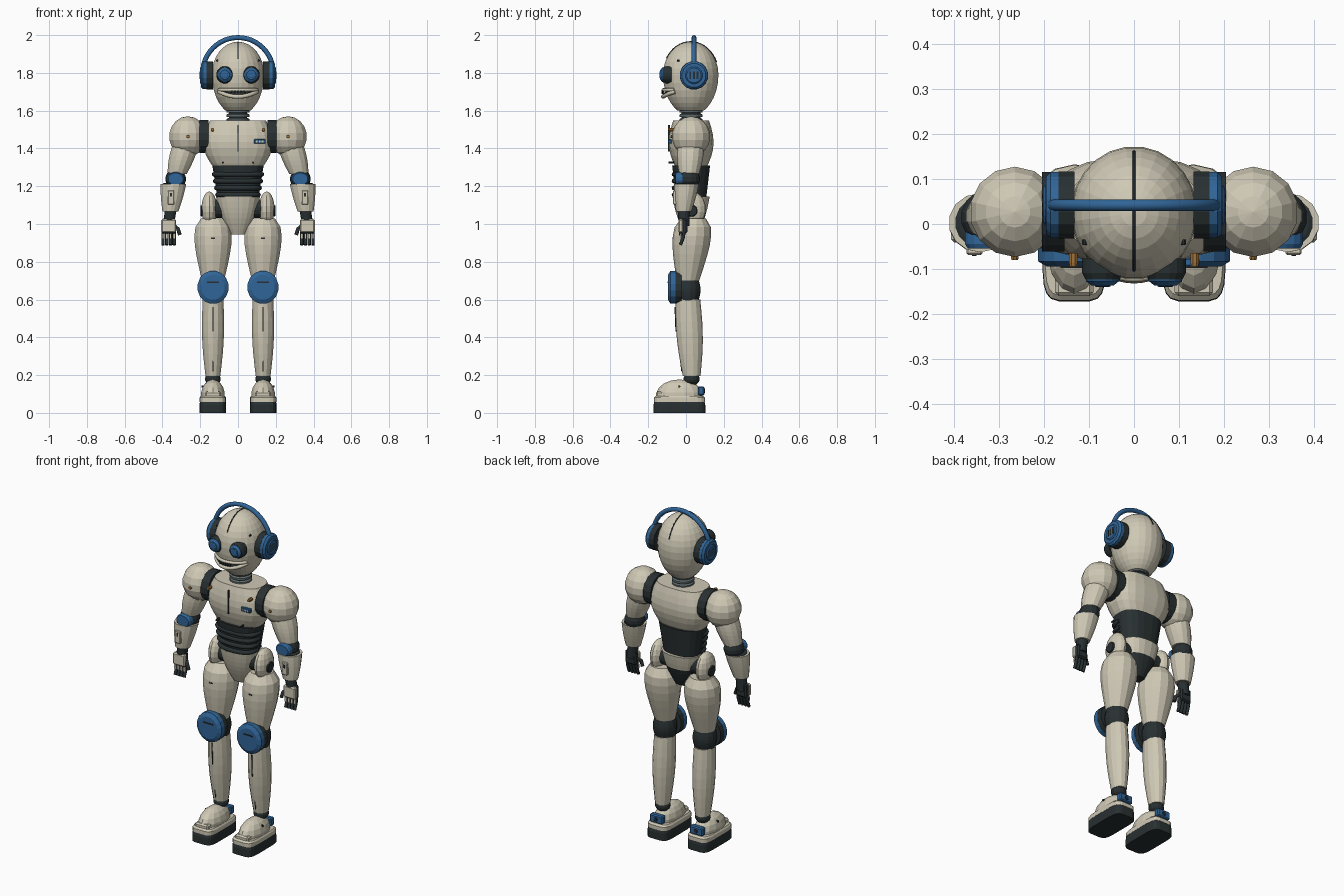
import bpy, bmesh
from math import sin, cos, pi, sqrt, copysign
from mathutils import Vector, Matrix

cube = bpy.data.objects.get("Cube")
if cube:
    bpy.data.objects.remove(cube)


def material(name, red, green, blue):
    mat = bpy.data.materials.new(name)
    mat.use_nodes = True
    mat.diffuse_color = (red, green, blue, 1)
    shader = next(node for node in mat.node_tree.nodes if node.type == 'BSDF_PRINCIPLED')
    shader.inputs["Base Color"].default_value = mat.diffuse_color
    return mat


SHELL = material("warm_ivory", .62, .58, .46)
DARK = material("charcoal", .022, .03, .032)
BLUE = material("steel_blue", .03, .13, .31)
GREY = material("slate_grey", .12, .15, .15)
BRONZE = material("bronze", .36, .17, .04)
X, Y, Z = Matrix.Identity(3)
ARC = [pi * i / 24 for i in range(25)]


def add_object(name, mesh, mat):
    mesh.materials.clear()
    mesh.materials.append(mat)
    obj = bpy.data.objects.new(name, mesh)
    bpy.context.collection.objects.link(obj)
    return obj


def finish(name, bm, mat):
    bmesh.ops.recalc_face_normals(bm, faces=bm.faces)
    mesh = bpy.data.meshes.new(name)
    bm.to_mesh(mesh)
    bm.free()
    return add_object(name, mesh, mat)


def loft(name, mat, rings, sides=14, square=2, at=Vector(), axis=Z):
    """Closed skin over rings (centre, width radius, depth radius)."""
    turn = Matrix.Identity(3) if axis == Z else axis.to_track_quat('Z', 'Y').to_matrix()
    bm = bmesh.new()
    loops = []
    for centre, wide, deep in rings:
        loop = []
        for i in range(sides):
            angle = 2 * pi * (i + .5) / sides
            u, v = (copysign(abs(t) ** (2 / square), t) for t in (cos(angle), sin(angle)))
            loop.append(bm.verts.new(at + turn @ (centre + X * wide * u + Y * deep * v)))
        loops.append(loop)
    for low, high in zip(loops, loops[1:]):
        for i in range(sides):
            j = (i + 1) % sides
            bm.faces.new((low[i], low[j], high[j], high[i]))
    bm.faces.new(loops[0])
    bm.faces.new(loops[-1])
    return finish(name, bm, mat)


def limb(name, mat, start, end, r_start, r_end, bulge=0, depth=1, skew=1, sides=14, square=2):
    """Tapered body between two points, swelling by bulge on the way."""
    rings = []
    for i in range(8):
        t = i / 7
        radius = r_start + (r_end - r_start) * t + bulge * sin(pi * t ** skew)
        rings.append((start.lerp(end, t), radius, radius * depth))
    return loft(name, mat, rings, sides, square)


def disc(name, mat, at, axis, radius, thick, stretch=1, edge=.15, sides=16, square=2):
    """Drum centred on a point, chamfered on its outer end."""
    rings = [(Z * thick * k, radius * shrink, radius * shrink * stretch)
             for k, shrink in ((-.5, 1), (.2, 1), (.5, 1 - edge))]
    return loft(name, mat, rings, sides, square, at, axis)


def ball(name, mat, at, wide, deep, high):
    bm = bmesh.new()
    bmesh.ops.create_uvsphere(bm, u_segments=14, v_segments=9, radius=1,
                              matrix=Matrix.Translation(at) @ Matrix.Diagonal((wide, deep, high, 1)))
    return finish(name, bm, mat)


def box(name, mat, at, wide, deep, high, bevel=0):
    bm = bmesh.new()
    bmesh.ops.create_cube(bm, size=1, matrix=Matrix.Translation(at) @ Matrix.Diagonal((wide, deep, high, 1)))
    if bevel:
        bmesh.ops.bevel(bm, geom=bm.edges[:], offset=bevel, segments=1, affect='EDGES')
    return finish(name, bm, mat)


def tube(name, mat, points, radius):
    """Round rod along a path, stored as a mesh."""
    curve = bpy.data.curves.new(name, 'CURVE')
    curve.dimensions = '3D'
    curve.bevel_depth, curve.bevel_resolution, curve.use_fill_caps = radius, 2, True
    spline = curve.splines.new('POLY')
    spline.points.add(len(points) - 1)
    for point, place in zip(spline.points, points):
        point.co = (*place, 1)
    path = bpy.data.objects.new(name + "_path", curve)
    bpy.context.collection.objects.link(path)
    depsgraph = bpy.context.evaluated_depsgraph_get()
    mesh = bpy.data.meshes.new_from_object(path.evaluated_get(depsgraph))
    bpy.data.objects.remove(path)
    return add_object(name, mesh, mat)


# Head: egg with a flattened chin
HEAD = Vector((0, .025, 1.79))
WIDE, DEEP, CROWN, JAW = .14, .148, .175, .215


def head_scale(z):
    rise = z - HEAD.z
    return sqrt(max(0, 1 - (rise / (CROWN if rise > 0 else JAW)) ** 2))


def on_face(x, z, out=0):
    """Point on the front of the head, pushed forward by out."""
    reach = sqrt(max(0, head_scale(z) ** 2 - (x / WIDE) ** 2))
    return Vector((x, HEAD.y - DEEP * reach - out, z))


rises = [-.19 * cos(pi * i / 14) for i in range(7)] + [CROWN * sin(pi * i / 16.1) for i in range(9)]
loft("head", SHELL, [(HEAD + Z * rise, WIDE * head_scale(HEAD.z + rise), DEEP * head_scale(HEAD.z + rise))
                     for rise in rises], sides=24)
tube("head_seam", DARK, [HEAD + Y * DEEP * cos(a) + Z * CROWN * sin(a) for a in ARC[3:21]], .003)


# Mouth: dark slot above a projecting lower lip, with teeth
def mouth_path(height, curl, out):
    return [on_face(.1 * cos(a), height + curl * cos(a) ** 2, out * sin(a)) for a in ARC]


tube("lower_lip", SHELL, mouth_path(1.674, .026, .022), .011)
tube("mouth_slot", DARK, mouth_path(1.688, .014, .01), .008)
tube("upper_lip", SHELL, mouth_path(1.71, 0, .008), .009)
for i in range(-2, 3):
    box("tooth", DARK, on_face(.015 * i, 1.697, .016), .01, .008, .018)

# Headband and neck
CUP = Vector((.178, .042, 1.787))
tube("headband", BLUE, [Y * CUP.y + X * .187 * cos(a) + Z * (1.8 + .187 * sin(a)) for a in ARC], .013)
MID = Y * .027
limb("neck", DARK, MID + Z * 1.53, MID + Z * 1.62, .05, .05)
for i in range(3):
    disc("neck_ring", GREY, MID + Z * (1.552 + .024 * i), Z, .062, .017)

# Torso
limb("chest", SHELL, MID + Z * 1.285, MID + Z * 1.547, .12, .15, bulge=.052,
     depth=.64, sides=20, square=2.7)
limb("waist", DARK, MID + Z * 1.11, MID + Z * 1.31, .105, .137, depth=.74, sides=20, square=2.5)
for i in range(4):
    half = .108 + .006 * i
    tube("waist_rib", DARK, [MID + X * half * cos(a) - Y * .09 * sqrt(sin(a)) + Z * (1.155 + .036 * i)
                             for a in ARC], .013)
pelvis = limb("pelvis", SHELL, MID + Z * .945, MID + Z * 1.145, .04, .118, bulge=.012,
              depth=.84, sides=20, square=2.4).data
pelvis.materials.append(DARK)
for face in pelvis.polygons:
    low_back = face.center.y > MID.y and face.center.z < 1.06
    face.material_index = int(low_back or face.normal.z < -.8)

# Chest trim
BADGE = Vector((.115, -.085, 1.437))
box("chest_seam", DARK, Vector((0, -.089, 1.455)), .006, .01, .14)
box("chest_badge", BLUE, BADGE, .062, .018, .024, bevel=.003)
for i in (-1, 0, 1):
    box("badge_light", SHELL, BADGE + X * .015 * i - Y * .009, .009, .004, .01)

for sign, side in ((1, "left_"), (-1, "right_")):
    out = X * sign

    def put(x, y, z):
        return Vector((x * sign, y, z))

    # Headphone cup
    cup = put(*CUP)
    disc(side + "ear_cushion", DARK, cup - out * .028, out, .076, .035, edge=0)
    disc(side + "ear_cup", BLUE, cup, out, .075, .036)
    disc(side + "ear_cap", BLUE, cup + out * .016, out, .046, .016)
    for i in (-1, 0, 1):
        box(side + "ear_slot", DARK, cup + out * .023 + Y * .019 * i, .005, .009, .04)

    # Eye and rivets
    eye = put(.07, -.1, HEAD.z)
    disc(side + "eye_rim", DARK, eye, -Y, .046, .046)
    disc(side + "eye_lens", BLUE, eye - Y * .02, -Y, .038, .034, edge=.35)
    disc(side + "eye_pupil", BLUE, eye - Y * .037, -Y, .018, .006)
    disc(side + "face_rivet", DARK, on_face(.11 * sign, 1.865), -Y, .006, .012, sides=8)
    disc(side + "chest_rivet", DARK, put(.08, -.078, 1.325), -Y, .006, .03, sides=8)
    disc(side + "chest_bolt", BRONZE, put(.135, -.08, 1.5), -Y, .01, .03, sides=8)

    # Shoulder, upper arm and elbow
    shoulder, elbow, wrist = put(.265, .027, 1.463), put(.33, .015, 1.238), put(.358, -.012, 1.065)
    disc(side + "shoulder_joint", DARK, shoulder - out * .085, out, .09, .05, edge=0)
    ball(side + "shoulder", SHELL, shoulder, .102, .102, .107)
    disc(side + "shoulder_bolt", BRONZE, shoulder - Y * .1, -Y, .009, .014, sides=8)
    limb(side + "upper_arm", SHELL, shoulder.lerp(elbow, .15), shoulder.lerp(elbow, .88), .07, .052, bulge=.008)
    ball(side + "elbow", DARK, elbow, .056, .06, .055)
    disc(side + "elbow_pad", BLUE, elbow - Y * .052, -Y, .047, .036, stretch=.8)

    # Forearm with an open cuff
    cuff = elbow.lerp(wrist, .15) + out * .008 - Y * .008
    limb(side + "forearm", SHELL, cuff, wrist, .07, .043, bulge=.003, depth=.94)
    disc(side + "forearm_socket", DARK, cuff, Z, .056, .012)
    panel = put(.355, -.058, 1.14)
    box(side + "forearm_panel", SHELL, panel, .036, .022, .075, bevel=.004)
    box(side + "panel_slot", DARK, panel + Z * .015 - Y * .011, .01, .004, .02)

    # Hand
    palm = put(.367, -.01, .99)
    limb(side + "wrist", DARK, wrist, palm, .032, .028)
    box(side + "palm", DARK, palm, .07, .034, .08, bevel=.008)
    box(side + "hand_plate", SHELL, palm - Y * .018, .08, .026, .072, bevel=.007)
    for i in range(4):
        knuckle = palm + out * .02 * (i - 1.5) - Z * .03
        joint = knuckle - Z * .035 - Y * .006
        tube(side + "finger", DARK, [knuckle, joint, joint - Z * .036 - Y * .014], .009)
        box(side + "finger_plate", SHELL, joint + Z * .012 - Y * .011, .012, .008, .025)
    thumb = palm - out * .049 - Y * .018 - Z * .015
    tube(side + "thumb", DARK, [palm - out * .03, thumb, thumb - out * .01 - Z * .033], .01)

    # Hip
    hip = put(.152, .03, 1.08)
    ball(side + "hip_guard", SHELL, hip, .043, .075, .092)
    disc(side + "hip_cap", DARK, hip + out * .038 - Z * .01, out, .032, .016)
    disc(side + "hip_joint", DARK, hip - out * .042, out, .05, .06)

    # Thigh and knee
    knee = put(.132, .01, .65)
    thigh_top = put(.132, .04, 1.03)
    limb(side + "thigh", SHELL, thigh_top, knee + Z * .05, .065, .06, bulge=.038, skew=.6)
    box(side + "thigh_slot", DARK, put(.132, -.068, .925), .02, .009, .007)
    limb(side + "knee", DARK, knee - Z * .06, knee + Z * .06, .055, .055, bulge=.012)
    cap = knee - Y * .065 + Z * .015
    disc(side + "knee_backing", DARK, cap, -Y, .082, .06, stretch=1.07, edge=.05)
    disc(side + "knee_pad", BLUE, cap - Y * .02, -Y, .083, .04, stretch=1.07, edge=.25)
    box(side + "knee_slot", DARK, cap - Y * .04 + Z * .027, .062, .006, .007)

    # Shin and ankle
    ankle = put(.133, .03, .18)
    limb(side + "shin", SHELL, knee - Z * .05, ankle + Z * .015, .056, .04, bulge=.011, depth=1.17)
    tube(side + "shin_seam", DARK, [put(.132, -.058, .56), put(.132, -.053, .43)], .003)
    tube(side + "shin_lower_seam", DARK, [put(.133, -.032, .3), put(.133, -.022, .22)], .003)
    ball(side + "ankle", DARK, ankle, .043, .043, .035)

    # Foot
    foot = put(.133, -.035, 0)
    disc(side + "sole", DARK, foot + Z * .03, Z, .071, .06, stretch=1.94, edge=.03, sides=20, square=5)
    disc(side + "foot_rim", SHELL, foot + Z * .074, Z, .07, .032, stretch=1.94, edge=.08, sides=20, square=5)
    ball(side + "foot_shell", SHELL, foot + Z * .092, .065, .124, .085)
    box(side + "toe_cap", SHELL, foot - Y * .1 + Z * .097, .085, .05, .03, bevel=.008)
    heel = foot + Y * .115 + Z * .117
    box(side + "heel_block", BLUE, heel, .085, .034, .048, bevel=.006)
    disc(side + "heel_bolt", DARK, heel + Y * .018, Y, .012, .006, sides=8)
    disc(side + "foot_rivet", DARK, foot + out * .05 + Z * .14, out, .006, .02, sides=8)
